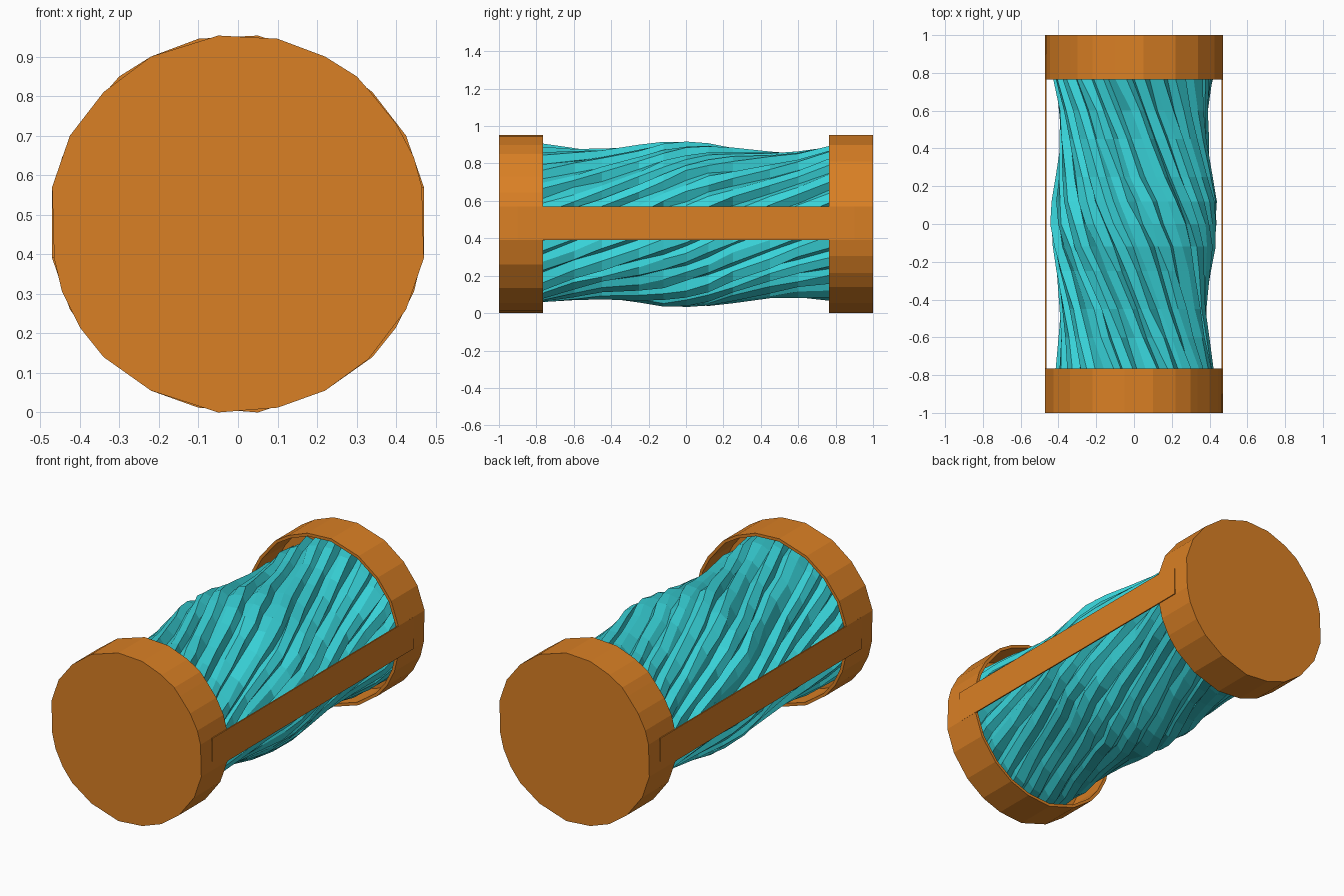
import bpy, bmesh, math, random
from mathutils import Matrix

if "Cube" in bpy.data.objects:
    bpy.data.objects.remove(bpy.data.objects["Cube"])

random.seed(4)
ZC = 0.477  # height of the roll's axis


def material(name, rgb):
    m = bpy.data.materials.new(name)
    m.diffuse_color = (*rgb, 1)
    m.use_nodes = True
    m.node_tree.nodes["Principled BSDF"].inputs["Base Color"].default_value = m.diffuse_color
    return m


ORANGE = material("burnt orange", (0.70, 0.215, 0.018))
CYAN = material("bright cyan", (0.04, 0.66, 0.70))


def finish(bm, name, mat):
    bmesh.ops.recalc_face_normals(bm, faces=bm.faces)
    me = bpy.data.meshes.new(name)
    bm.to_mesh(me)
    bm.free()
    me.materials.append(mat)
    ob = bpy.data.objects.new(name, me)
    bpy.context.collection.objects.link(ob)
    return ob


def loft(bm, rings, cap_start=True, cap_end=True):
    vs = [[bm.verts.new(p) for p in r] for r in rings]
    n = len(vs[0])
    for a, b in zip(vs, vs[1:]):
        for i in range(n):
            j = (i + 1) % n
            bm.faces.new((a[i], a[j], b[j], b[i]))
    if cap_start:
        bm.faces.new(vs[0])
    if cap_end:
        bm.faces.new(vs[-1])


# End caps: hand-cut, slightly uneven cups, the rear one turned half round
OUTLINE = [(-.05, .953), (.1, .945), (.22, .9), (.30, .85), (.335, .81), (.40, .73),
           (.445, .645), (.465, .57), (.47, .39), (.425, .26), (.33, .135),
           (.22, .055), (.1, .012), (-.05, 0), (-.22, .055), (-.34, .14),
           (-.40, .215), (-.445, .305), (-.465, .39), (-.47, .57), (-.425, .70),
           (-.34, .81), (-.22, .9)]


def cap_ring(y, s):
    return [(x * s, y, ZC + (z - ZC) * s) for x, z in OUTLINE]


def end_cap(name, turn):
    bm = bmesh.new()
    loft(bm, [cap_ring(-1, 1), cap_ring(-.765, 1),
              cap_ring(-.765, .965), cap_ring(-.975, .965)])
    bm.transform(Matrix.Rotation(turn, 4, 'Z'))
    finish(bm, name, ORANGE)


end_cap("front_cap", 0)
end_cap("back_cap", math.pi)

# Thin side straps joining the caps
for name, side in (("right_strap", 1), ("left_strap", -1)):
    bm = bmesh.new()
    bmesh.ops.create_cube(bm, size=1)
    bm.transform(Matrix.Translation((side * .467, 0, .48))
                 @ Matrix.Diagonal((.007, 1.8, .18, 1)))
    finish(bm, name, ORANGE)

# Twisted core: ridged strands with a softly waving thickness
STRANDS, TWIST = 22, 1.0
ENVELOPE = [(-.97, .425), (-.77, .425), (-.6, .405), (-.45, .400), (-.25, .418), (-.12, .44),
            (0, .447), (.12, .44), (.25, .418), (.45, .400), (.6, .402),
            (.77, .425), (.97, .425)]
TOOTH = [(0, -.036), (.28, 0), (.72, -.008)]  # valley, crest, shoulder
lift = [random.uniform(-.012, .006) for _ in range(STRANDS)]
shift = [random.uniform(-.15, .15) for _ in range(STRANDS)]
rings = []
for y, r in ENVELOPE:
    ring = []
    for k in range(STRANDS):
        for f, d in TOOTH:
            a = (k + f + shift[k] + random.uniform(-.08, .08)) * 2 * math.pi / STRANDS + TWIST * y
            rad = r + d + lift[k] + random.uniform(-.006, .005)
            ring.append((rad * math.cos(a), y, ZC + rad * math.sin(a)))
    rings.append(ring)
bm = bmesh.new()
loft(bm, rings)
finish(bm, "twisted_core", CYAN)
